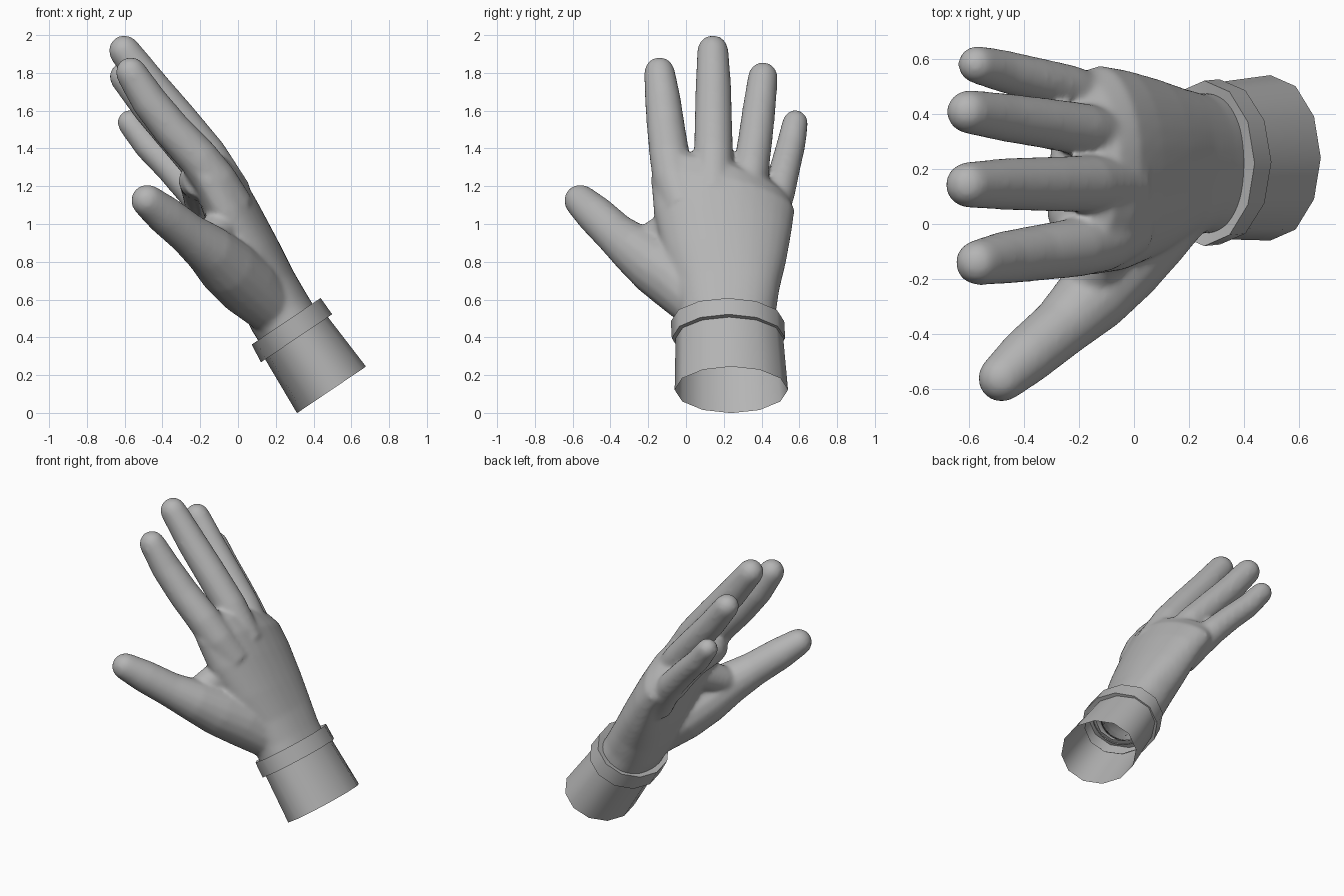
import bpy, bmesh, math
from mathutils import Vector

if "Cube" in bpy.data.objects:
    bpy.data.objects.remove(bpy.data.objects["Cube"])

grey = bpy.data.materials.new("soft_grey")
grey.diffuse_color = (0.46, 0.46, 0.46, 1)
grey.use_nodes = True
grey.node_tree.nodes["Principled BSDF"].inputs["Base Color"].default_value = grey.diffuse_color


def ring(bm, c, u, v, a, b, sides, power=2.0, arch=0.0):
    """Super-ellipse ring, radii a along u and b along v; arch drops both ends along -v."""
    out = []
    for i in range(sides):
        t = 2 * math.pi * i / sides
        ct, st = math.cos(t), math.sin(t)
        x = math.copysign(abs(ct) ** (2 / power), ct)
        y = math.copysign(abs(st) ** (2 / power), st) * b
        out.append(bm.verts.new(c + u * x * a + v * (y - arch * x * x)))
    return out


def loft(bm, rings, caps=True):
    faces = []
    for r, s in zip(rings, rings[1:]):
        n = len(r)
        for i in range(n):
            j = (i + 1) % n
            faces.append(bm.faces.new((r[i], r[j], s[j], s[i])))
    if caps:
        faces.append(bm.faces.new(rings[0][::-1]))
        faces.append(bm.faces.new(rings[-1]))
    bmesh.ops.recalc_face_normals(bm, faces=faces)


def digit(bm, path):
    """Round tapering tube through (x, y, z, radius) with a domed tip."""
    pts = [(Vector(p[:3]), p[3]) for p in path]
    tip, r = pts[-1]
    d = (tip - pts[-2][0]).normalized()
    pts += [(tip + d * r * k * 1.03, r * math.sqrt(1 - k * k)) for k in (0.4, 0.75, 0.96)]
    back = Vector((0.86, 0, 0.5))
    rings = []
    for i, (c, rad) in enumerate(pts):
        t = (pts[min(i + 1, len(pts) - 1)][0] - pts[max(i - 1, 0)][0]).normalized()
        side = back.cross(t).normalized()
        rings.append(ring(bm, c, side, t.cross(side), rad, rad, 16))
    loft(bm, rings)


def finish(name, bm):
    me = bpy.data.meshes.new(name)
    bm.to_mesh(me)
    bm.free()
    me.materials.append(grey)
    ob = bpy.data.objects.new(name, me)
    bpy.context.collection.objects.link(ob)
    return ob


def smooth(ob, angle):
    bpy.ops.object.select_all(action='DESELECT')
    ob.select_set(True)
    bpy.context.view_layer.objects.active = ob
    bpy.ops.object.shade_smooth_by_angle(angle=math.radians(angle))


Y = Vector((0, 1, 0))

# Palm: (x, y, z, half width, half thickness, arch, slant) from wrist to knuckles
bm = bmesh.new()
N = Vector((0.86, 0, 0.5))
AXIS = Vector((-0.5, 0, 0.86))
palm = [(0.30, 0.22, 0.40, 0.255, 0.175, 0, 0), (0.22, 0.22, 0.53, 0.255, 0.175, 0, 0),
        (0.15, 0.22, 0.66, 0.275, 0.17, 0, 0), (0.07, 0.205, 0.83, 0.325, 0.165, 0.02, 0.05),
        (-0.02, 0.195, 1.03, 0.365, 0.15, 0.04, 0.12), (-0.09, 0.195, 1.18, 0.38, 0.135, 0.06, 0.2),
        (-0.145, 0.185, 1.27, 0.36, 0.11, 0.07, 0.27), (-0.18, 0.18, 1.32, 0.31, 0.06, 0.07, 0.27)]
loft(bm, [ring(bm, Vector(p[:3]), Y - (AXIS + N * 0.35) * p[6], N, p[3], p[4], 32, 2.3, p[5])
          for p in palm])

# Fingers (index, middle, ring, little), thumb, web beside the thumb, pads under the knuckles
parts = [
    [(-0.02, -0.01, 1.08, 0.11), (-0.12, -0.06, 1.23, 0.115), (-0.21, -0.085, 1.35, 0.108),
     (-0.35, -0.105, 1.50, 0.102), (-0.47, -0.122, 1.65, 0.096), (-0.565, -0.14, 1.80, 0.083)],
    [(-0.03, 0.14, 1.15, 0.11), (-0.165, 0.145, 1.37, 0.104), (-0.31, 0.145, 1.55, 0.1),
     (-0.46, 0.145, 1.73, 0.095), (-0.6, 0.142, 1.915, 0.084)],
    [(-0.05, 0.30, 1.08, 0.11), (-0.19, 0.344, 1.29, 0.096), (-0.33, 0.367, 1.45, 0.092),
     (-0.47, 0.387, 1.61, 0.088), (-0.6, 0.407, 1.777, 0.08)],
    [(-0.05, 0.40, 0.94, 0.11), (-0.15, 0.45, 1.06, 0.095), (-0.24, 0.492, 1.17, 0.087),
     (-0.36, 0.525, 1.30, 0.081), (-0.48, 0.556, 1.42, 0.077), (-0.57, 0.578, 1.535, 0.069)],
    [(0.18, 0.10, 0.55, 0.14), (0.045, -0.02, 0.68, 0.168), (-0.06, -0.15, 0.775, 0.16),
     (-0.155, -0.27, 0.865, 0.136), (-0.265, -0.375, 0.95, 0.112), (-0.39, -0.48, 1.05, 0.104),
     (-0.478, -0.558, 1.122, 0.088)],
    [(-0.04, 0.02, 1.02, 0.11), (-0.10, -0.09, 0.97, 0.10), (-0.15, -0.18, 0.92, 0.09)],
    [(-0.20, -0.045, 1.23, 0.09), (-0.215, 0.03, 1.23, 0.10), (-0.21, 0.20, 1.215, 0.10),
     (-0.20, 0.34, 1.16, 0.095), (-0.20, 0.42, 1.11, 0.085)]]
for path in parts:
    digit(bm, path)

# Fuse everything into one soft skin
hand = finish("hand", bm)
fuse = hand.modifiers.new("fuse", 'REMESH')
fuse.mode = 'VOXEL'
fuse.voxel_size = 0.013
soft = hand.modifiers.new("soften", 'SMOOTH')
soft.factor = 0.5
soft.iterations = 12

# Cut the wrist open where it meets the cuff
bm = bmesh.new()
bm.from_object(hand, bpy.context.evaluated_depsgraph_get())
bmesh.ops.bisect_plane(bm, geom=bm.verts[:] + bm.edges[:] + bm.faces[:],
                       plane_co=(0.262, 0.22, 0.472), plane_no=(-0.56, 0, 0.83),
                       clear_inner=True)
for f in bm.faces:
    f.smooth = True
hand.modifiers.clear()
bm.to_mesh(hand.data)
bm.free()

# Open sleeve with a raised cuff band: (x, y, z, half width, half depth)
bm = bmesh.new()
N = Vector((0.83, 0, 0.56))
sleeve = [(0.495, 0.24, 0.122, 0.30, 0.22), (0.31, 0.23, 0.395, 0.285, 0.2)]
loft(bm, [ring(bm, Vector(p[:3]), Y, N, p[3], p[4], 12) for p in sleeve], False)
smooth(finish("sleeve", bm), 60)

bm = bmesh.new()
band = [(0.31, 0.225, 0.395, 0.28, 0.195), (0.31, 0.225, 0.395, 0.30, 0.227),
        (0.255, 0.22, 0.485, 0.30, 0.22), (0.26, 0.22, 0.475, 0.24, 0.16)]
loft(bm, [ring(bm, Vector(p[:3]), Y, N, p[3], p[4], 12) for p in band], False)
smooth(finish("cuff_band", bm), 60)
